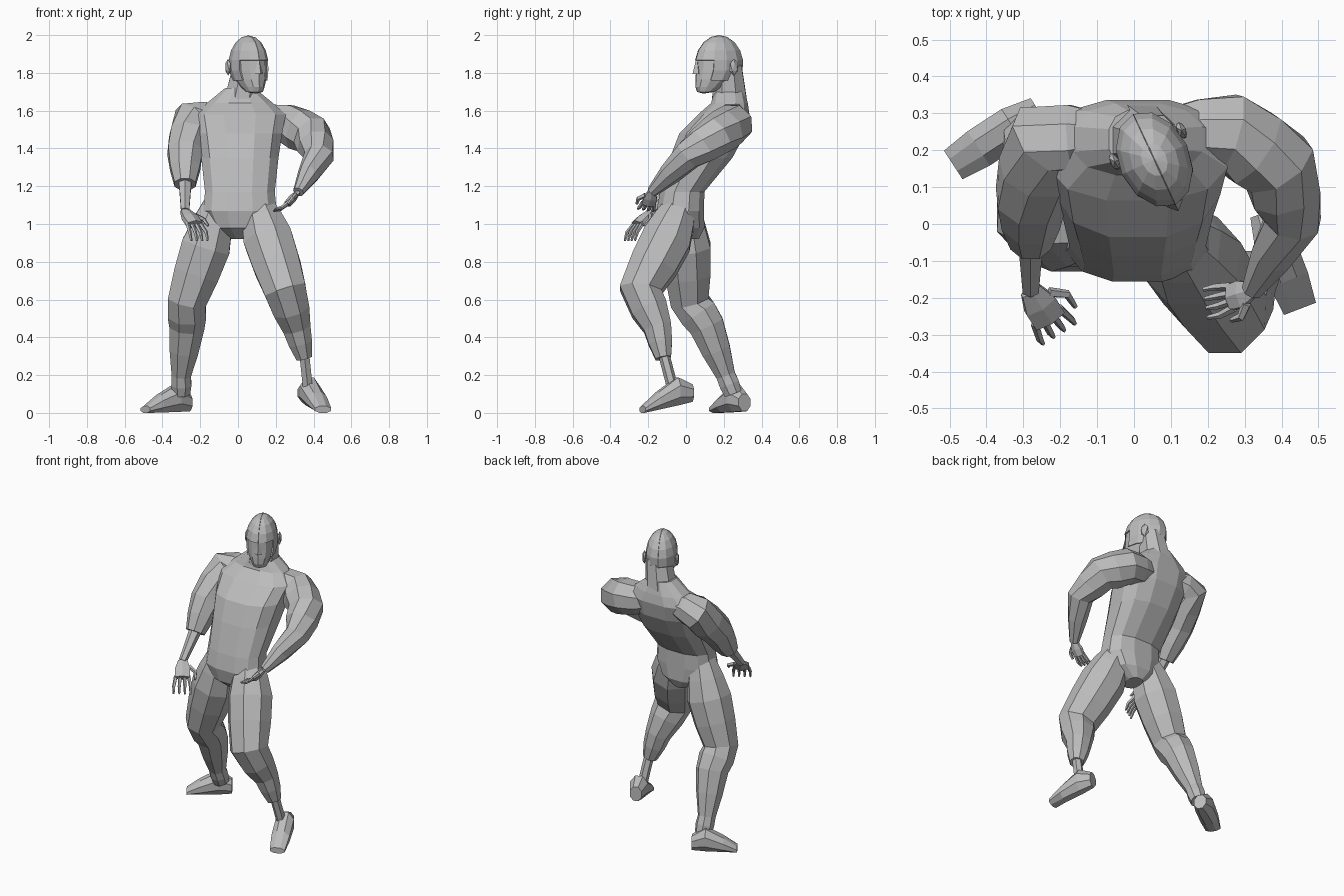
import bpy, bmesh, math
from mathutils import Vector, Matrix

cube = bpy.data.objects.get("Cube")
if cube:
    bpy.data.objects.remove(cube, do_unlink=True)

colour = (.5, .5, .5, 1)
grey = bpy.data.materials.new("plain grey")
grey.use_nodes = True
grey.diffuse_color = colour
grey.node_tree.nodes["Principled BSDF"].inputs["Base Color"].default_value = colour

UP, FRONT = Vector((0, 0, 1)), Vector((0, -1, 0))


def finish(bm, name, matrix=Matrix()):
    """Turn a bmesh into a flat shaded grey object."""
    bm.transform(matrix)
    bmesh.ops.recalc_face_normals(bm, faces=bm.faces)
    mesh = bpy.data.meshes.new(name)
    bm.to_mesh(mesh)
    bm.free()
    mesh.materials.append(grey)
    part = bpy.data.objects.new(name, mesh)
    bpy.context.collection.objects.link(part)
    return part


def add_ring(bm, centre, along, ref, width, depth, sides, square=1):
    """Add one rounded cross-section across the given direction."""
    across = along.cross(ref).normalized()
    facing = across.cross(along).normalized()
    ring = []
    for k in range(sides):
        angle = math.tau * (k + .5) / sides
        c, s = math.cos(angle), math.sin(angle)
        c = math.copysign(abs(c) ** square, c)
        s = math.copysign(abs(s) ** square, s)
        ring.append(bm.verts.new(centre + across * width * c + facing * depth * s))
    return ring


def skin(bm, rings):
    """Join neighbouring rings with quads and close both ends."""
    for low, high in zip(rings, rings[1:]):
        for k in range(len(low)):
            bm.faces.new((low[k - 1], low[k], high[k], high[k - 1]))
    bm.faces.new(rings[0])
    bm.faces.new(rings[-1])


def limb(name, joints, radii, bulge=0, ref=FRONT, flat=1, sides=8):
    """Tube through the joints, with a muscle swelling halfway along each bone."""
    joints = [Vector(joint) for joint in joints]
    path, sizes = [joints[0]], [radii[0]]
    for i in range(len(joints) - 1):
        path += [(joints[i] + joints[i + 1]) / 2, joints[i + 1]]
        sizes += [(radii[i] + radii[i + 1]) / 2 + bulge, radii[i + 1]]
    bm = bmesh.new()
    rings = []
    for i, (centre, size) in enumerate(zip(path, sizes)):
        along = path[min(i + 1, len(path) - 1)] - path[max(i - 1, 0)]
        rings.append(add_ring(bm, centre, along, ref, size, size * flat, sides))
    skin(bm, rings)
    return finish(bm, name)


# Torso: hips forward, chest leaning back, sloping up to the neck
torso = bmesh.new()
levels = []
for height, back, width, depth in (
        (.92, 0, .05, .07), (.98, -.02, .15, .12), (1.07, -.03, .2, .13),
        (1.17, -.02, .19, .12), (1.35, .08, .21, .17), (1.48, .14, .23, .18),
        (1.58, .2, .25, .14), (1.64, .23, .18, .1), (1.72, .23, .08, .08)):
    levels.append(add_ring(torso, Vector((.01, back, height)), UP, FRONT,
                           width, depth, sides=12, square=.8))
skin(torso, levels)
finish(torso, "torso")
limb("neck", [(.02, .23, 1.65), (.05, .22, 1.84)], [.1, .08])

# Head pieces share one egg shape that narrows to a forward chin
turn = Matrix.Translation((.055, .175, 1.84)) @ Matrix.Rotation(math.radians(25), 4, "Z")


def egg(width, grow):
    bm = bmesh.new()
    bmesh.ops.create_uvsphere(bm, u_segments=12, v_segments=9, radius=1)
    for vert in bm.verts:
        x, y, z = vert.co
        chin = max(-z, 0)
        vert.co = (x * (width + grow), y * (.13 + grow) - .09 * chin ** 2, z * (.15 + grow))
        if chin > .9:
            vert.co.x *= 1.4
    return bm


def cut_away(bm, rule):
    unwanted = [f for f in bm.faces if rule(f.calc_center_median())]
    bmesh.ops.delete(bm, geom=unwanted, context="FACES")


finish(egg(.09, 0), "head", turn)

# Helmet with an open face and cheek guards
shell = egg(.09, .008)
cut_away(shell, lambda c: c.z < -.08 or (c.z < .03 and c.y < -.09))
helmet = finish(shell, "helmet", turn)
helmet.modifiers.new("thickness", "SOLIDIFY").thickness = .01

crest = egg(0, .01)
cut_away(crest, lambda c: c.z < .03)
finish(crest, "helmet_crest", turn)

# Nose and ears
nose = bmesh.new()
bmesh.ops.create_cone(nose, cap_ends=True, segments=4, radius1=.025, radius2=.006, depth=.07)
finish(nose, "nose", turn @ Matrix.Translation((0, -.13, -.01)))
for label, side in (("left", 1), ("right", -1)):
    ear = bmesh.new()
    bmesh.ops.create_icosphere(ear, subdivisions=1, radius=.045)
    finish(ear, label + "_ear", turn @ Matrix.Translation((side * .1, .04, -.01))
           @ Matrix.Diagonal((.3, .6, 1, 1)))

# Legs: the left strides forward, the right braces behind
limb("left_leg", [(.1, -.02, 1.12), (.16, -.1, .92), (.25, -.24, .65),
                  (.31, -.15, .45), (.35, -.12, .29)],
     [.08, .14, .12, .08, .045], bulge=.005)
limb("left_ankle", [(.35, -.12, .32), (.37, -.07, .13)], [.03, .03], sides=6)
limb("right_leg", [(-.1, -.02, 1.12), (-.17, 0, .88), (-.27, .02, .59),
                   (-.27, .11, .46), (-.3, .21, .2), (-.3, .25, .1)],
     [.08, .14, .11, .1, .055, .05], bulge=.005)


def foot(name, heel, toe, lift):
    """Wedge from heel to toe; the lift raises the heel."""
    heel, toe = Vector(heel), Vector(toe)
    bm = bmesh.new()
    rings = []
    for t, width, height in ((0, .04, .05), (.3, .06, .08), (.7, .06, .05), (1, .05, .02)):
        centre = heel.lerp(toe, t).to_3d() + UP * (height * .9 + lift * (1 - t))
        rings.append(add_ring(bm, centre, (toe - heel).to_3d(), UP, width, height, sides=8))
    skin(bm, rings)
    finish(bm, name)


foot("left_foot", (.35, .03), (.45, -.23), lift=.06)
foot("right_foot", (-.26, .31), (-.49, .16), lift=.01)

# Arms: the left bends to the hip, the right hangs forward from its sleeve
limb("left_arm", [(.1, .24, 1.55), (.26, .25, 1.53), (.39, .16, 1.47), (.43, .01, 1.36),
                  (.32, -.18, 1.17)],
     [.08, .11, .11, .08, .03], bulge=.005, ref=UP)
limb("right_sleeve", [(-.1, .24, 1.57), (-.24, .23, 1.55), (-.28, .07, 1.38), (-.28, -.05, 1.21)],
     [.07, .11, .1, .06], bulge=.005)
limb("right_forearm", [(-.28, -.03, 1.24), (-.28, -.18, 1.07)], [.04, .025], sides=6)


def hand(label, wrist, along, across, size):
    """Palm, four curled fingers and a thumb; a negative size mirrors the curl."""
    wrist, along, across = Vector(wrist), Vector(along), Vector(across)
    across -= along * across.dot(along) / along.dot(along)
    curl = along.cross(across).normalized() * size
    size = abs(size)
    along = along.normalized() * size
    across = across.normalized() * size
    limb(label + "_palm", [wrist, wrist + along * .09], [.025 * size, .04 * size],
         bulge=.01, ref=curl, flat=.5, sides=6)
    for number in range(4):
        spread = across * (number - 1.5) * .02
        base = wrist + along * .08 + spread
        middle = base + along * .05 + spread * .3 + curl * .01
        limb("%s_finger_%d" % (label, number), [base, middle, middle + along * .03 + curl * .02],
             [.012, .01, .006], ref=curl, sides=5)
    base = wrist + along * .03 + across * .03
    middle = base + (along + across) * .03
    limb(label + "_thumb", [base, middle, middle + along * .04], [.014, .012, .007],
         ref=curl, sides=5)


hand("left", (.32, -.18, 1.17), (-.09, -.03, -.1), (.2, -1, .2), size=1)
hand("right", (-.28, -.18, 1.07), (.09, -.14, -.13), (1, .6, 0), size=-1.3)
